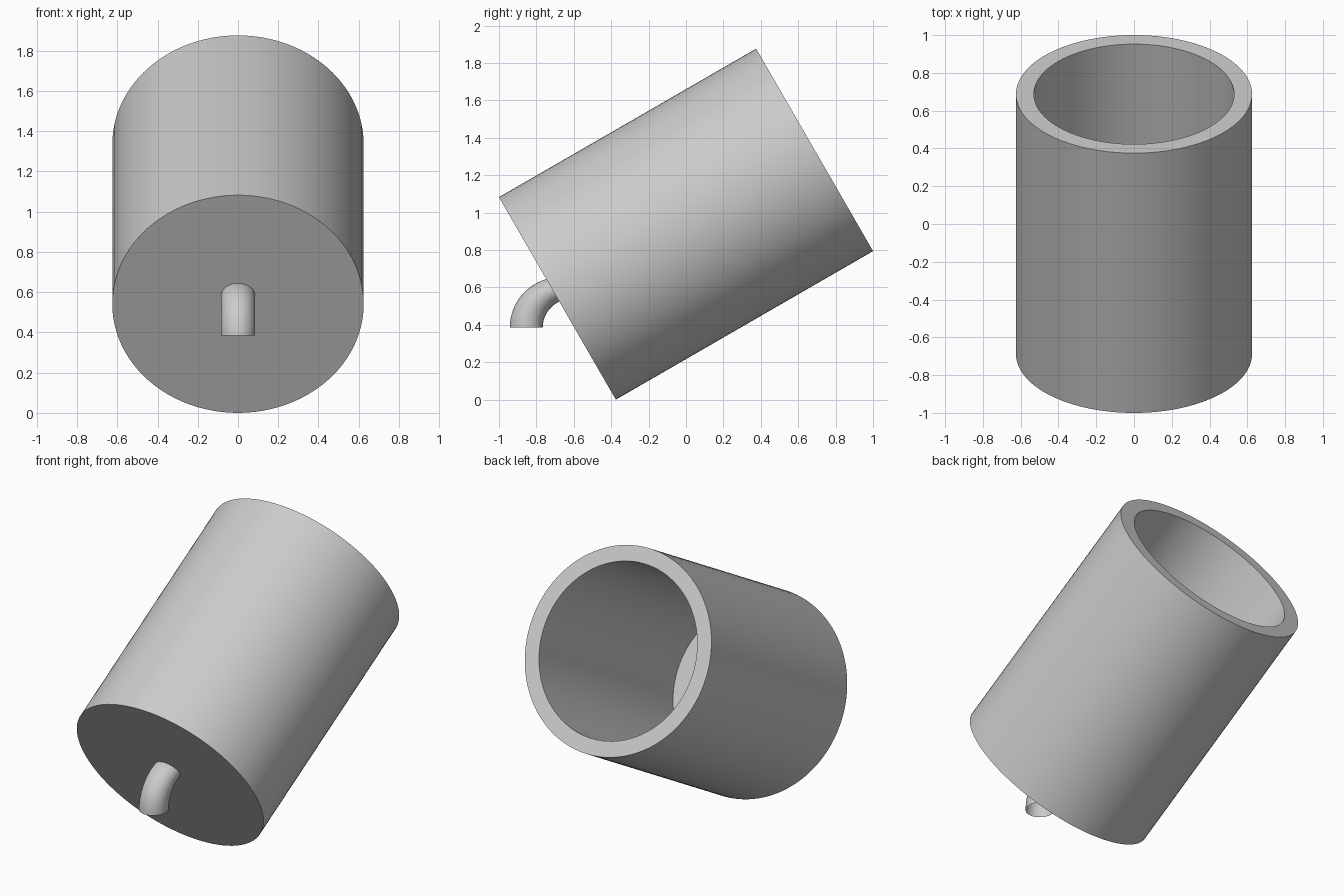
import bpy, bmesh
from math import sin, cos, pi, radians
from mathutils import Vector

if "Cube" in bpy.data.objects:
    bpy.data.objects.remove(bpy.data.objects["Cube"])

R, R_IN, LENGTH, FLOOR = 0.625, 0.53, 1.588, 0.02
TILT = radians(30)


def finish(name, bm):
    me = bpy.data.meshes.new(name)
    bm.to_mesh(me)
    bm.free()
    ob = bpy.data.objects.new(name, me)
    bpy.context.collection.objects.link(ob)
    bpy.ops.object.select_all(action='DESELECT')
    ob.select_set(True)
    bpy.context.view_layer.objects.active = ob
    bpy.ops.object.shade_smooth_by_angle(angle=radians(35))
    return ob


def loft(bm, rings):
    rows = [[bm.verts.new(p) for p in ring] for ring in rings]
    n = len(rows[0])
    for a, b in zip(rows, rows[1:]):
        for i in range(n):
            j = (i + 1) % n
            bm.faces.new((a[i], a[j], b[j], b[i]))
    return rows


def circle(r, z, n=96):
    return [Vector((r * cos(2 * pi * i / n), r * sin(2 * pi * i / n), z)) for i in range(n)]


# Tilted cup: outer wall, rim, inner wall and floor
bm = bmesh.new()
rows = loft(bm, [circle(R, 0), circle(R, LENGTH), circle(R_IN, LENGTH), circle(R_IN, FLOOR)])
bm.faces.new(rows[0][::-1])
bm.faces.new(rows[-1])
cup = finish("barrel_cup", bm)
cup.rotation_euler.x = TILT - pi / 2
cup.location = (0, -LENGTH * cos(TILT) / 2, R * cos(TILT))


# Open bent spout, lofted between its outer and inner bend in the side plane
def bend(cy, r, a):
    return Vector((0, cy - r * cos(a), 0.385 + r * sin(a)))


bm = bmesh.new()
STEPS, SIDES = 16, 32
rings = []
for k in range(STEPS + 1):
    t = k / STEPS
    outer = bend(-0.672, 0.27, t * radians(78))
    inner = bend(-0.613, 0.153, t * radians(69))
    mid, half = (outer + inner) / 2, (outer - inner) / 2
    rings.append([mid + half * cos(2 * pi * i / SIDES)
                  + Vector((0.085 * sin(2 * pi * i / SIDES), 0, 0)) for i in range(SIDES)])
loft(bm, rings)
bmesh.ops.recalc_face_normals(bm, faces=bm.faces)
finish("bent_spout", bm)
